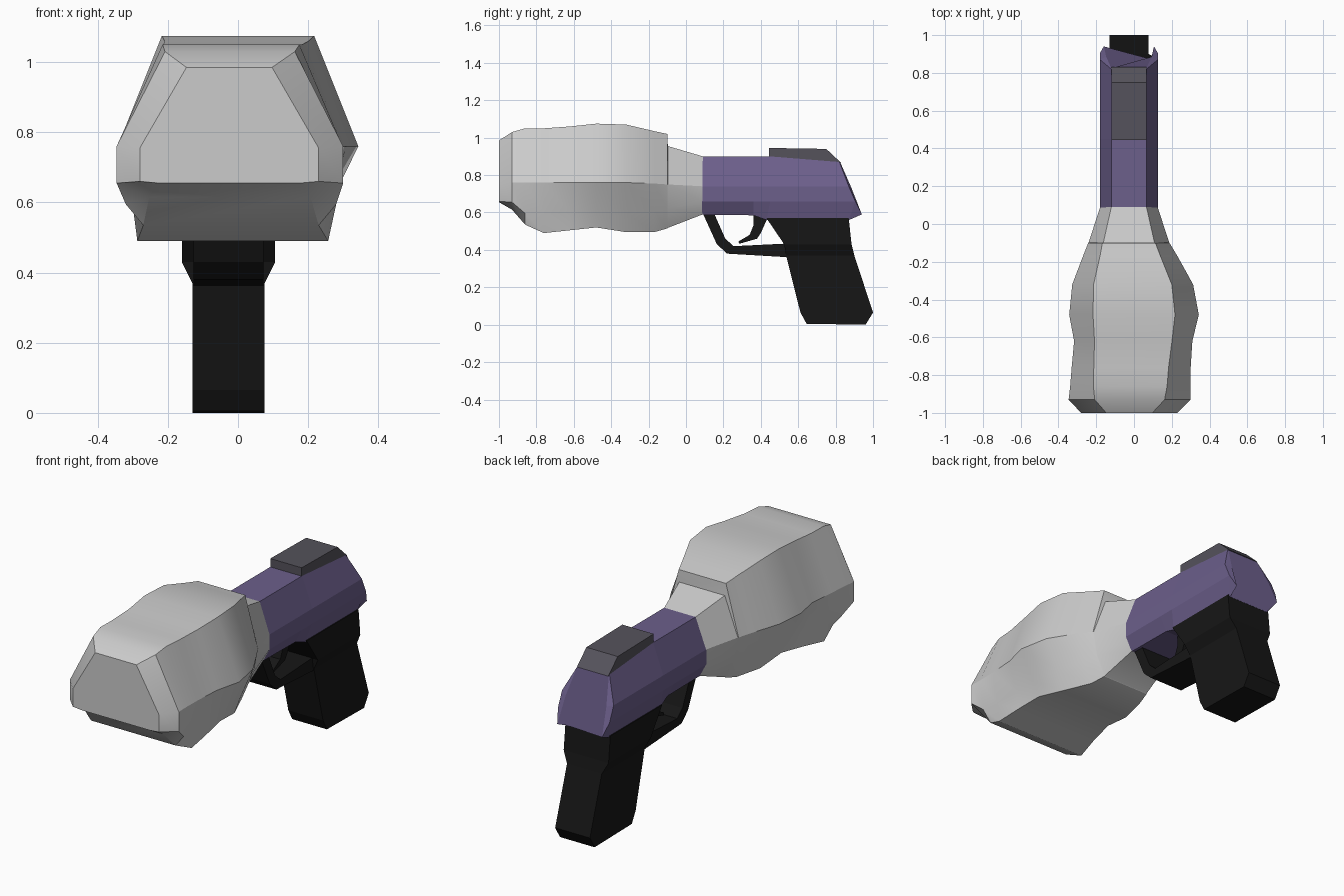
import bpy, bmesh

CX = -0.027  # centre line of the pistol body


def material(name, rgb):
    m = bpy.data.materials.new(name)
    m.diffuse_color = (*rgb, 1)
    return m


def loft(name, rings, mat=None, smooth=None):
    """Skin equal-length rings and cap both ends."""
    bm = bmesh.new()
    vs = [[bm.verts.new(p) for p in r] for r in rings]
    n = len(rings[0])
    for a, b in zip(vs, vs[1:]):
        for i in range(n):
            j = (i + 1) % n
            bm.faces.new((a[i], a[j], b[j], b[i]))
    bm.faces.new(vs[0])
    bm.faces.new(vs[-1])
    bmesh.ops.recalc_face_normals(bm, faces=bm.faces)
    me = bpy.data.meshes.new(name)
    bm.to_mesh(me)
    bm.free()
    ob = bpy.data.objects.new(name, me)
    bpy.context.collection.objects.link(ob)
    if mat:
        me.materials.append(mat)
    if smooth:
        bpy.ops.object.select_all(action='DESELECT')
        ob.select_set(True)
        bpy.context.view_layer.objects.active = ob
        bpy.ops.object.shade_smooth_by_angle(angle=smooth)
    return ob


def plate(name, profile, half, mat):
    """Extrude a (y, z) side profile across x."""
    return loft(name, [[(CX + s * half, y, z) for y, z in profile] for s in (-1, 1)], mat)


def mirrored_ring(cx, half):
    """Right half outline, top to bottom, completed with its mirror image."""
    return ([(cx + w, y, z) for w, y, z in half] +
            [(cx - w, y, z) for w, y, z in reversed(half)])


purple = material("purple", (0.15, 0.115, 0.26))
black = material("black", (0.008, 0.008, 0.008))
charcoal = material("charcoal", (0.09, 0.085, 0.105))

# Bulbous muzzle: y, centre x, then (half width, z) for top, ridge, lower, bottom
stations = [
    (-1.00, -.025, (.122, .985), (.255, .755), (.255, .66), (.20, .655)),
    (-0.93, -.023, (.185, 1.03), (.323, .76), (.323, .655), (.23, .615)),
    (-0.86, -.020, (.195, 1.05), (.318, .76), (.300, .595), (.25, .535)),
    (-0.76, -.015, (.198, 1.05), (.315, .76), (.285, .59), (.272, .49)),
    (-0.62, -.004, (.205, 1.06), (.313, .76), (.265, .60), (.25, .505)),
    (-0.48, .000, (.217, 1.075), (.343, .76), (.265, .60), (.23, .52)),
    (-0.32, -.007, (.207, 1.07), (.320, .76), (.250, .60), (.21, .495)),
    (-0.17, -.020, (.160, 1.035), (.250, .755), (.210, .61), (.16, .495)),
    (-0.10, CX, (.140, 1.02), (.215, .75), (.190, .62), (.14, .515)),
    (-0.097, CX, (.135, .955), (.213, .75), (.189, .62), (.139, .518)),
    (0.09, CX, (.093, .90), (.152, .74), (.152, .66), (.115, .59)),
]
loft("muzzle_shroud",
     [mirrored_ring(cx, [(w, y, z) for w, z in pts]) for y, cx, *pts in stations],
     smooth=0.45)

# Purple receiver with a faceted hexagonal section and a raked back
receiver = [
    [(.093, .09, .90), (.153, .07, .74), (.153, .07, .66), (.115, .09, .588)],
    [(.093, .36, .90), (.153, .36, .74), (.153, .36, .66), (.115, .36, .585)],
    [(.093, .45, .90), (.153, .45, .74), (.153, .45, .66), (.125, .43, .56)],
    [(.093, .82, .87), (.153, .87, .74), (.153, .905, .66), (.125, .87, .56)],
    [(.093, .825, .868), (.12, .885, .73), (.133, .94, .59), (.12, .872, .56)],
]
loft("receiver", [mirrored_ring(CX, r) for r in receiver], purple)

# Raised rear sight block
plate("rear_sight", [(.445, .89), (.445, .945), (.75, .94), (.83, .865), (.80, .85)], .093, charcoal)

# Grip: z levels (front y, back y, half width)
levels = [(.57, .57, .43, .87, .133), (.43, .43, .525, .885, .133),
          (.37, .37, .535, .90, .103), (.065, .065, .612, 1.0, .103),
          (.005, 0, .645, .96, .103)]
loft("grip", [[(CX - w, f, zf), (CX + w, f, zf), (CX + w, b, zb), (CX - w, b, zb)]
              for zf, zb, f, b, w in levels], black)

# Trigger guard and trigger
plate("trigger_guard", [(.09, .595), (.165, .43), (.22, .38), (.56, .36),
                        (.56, .435), (.255, .42), (.21, .46), (.15, .595)], .10, black)
plate("trigger", [(.36, .60), (.36, .53), (.34, .48), (.28, .445), (.285, .433),
                  (.38, .46), (.40, .49), (.44, .58)], .04, black)
